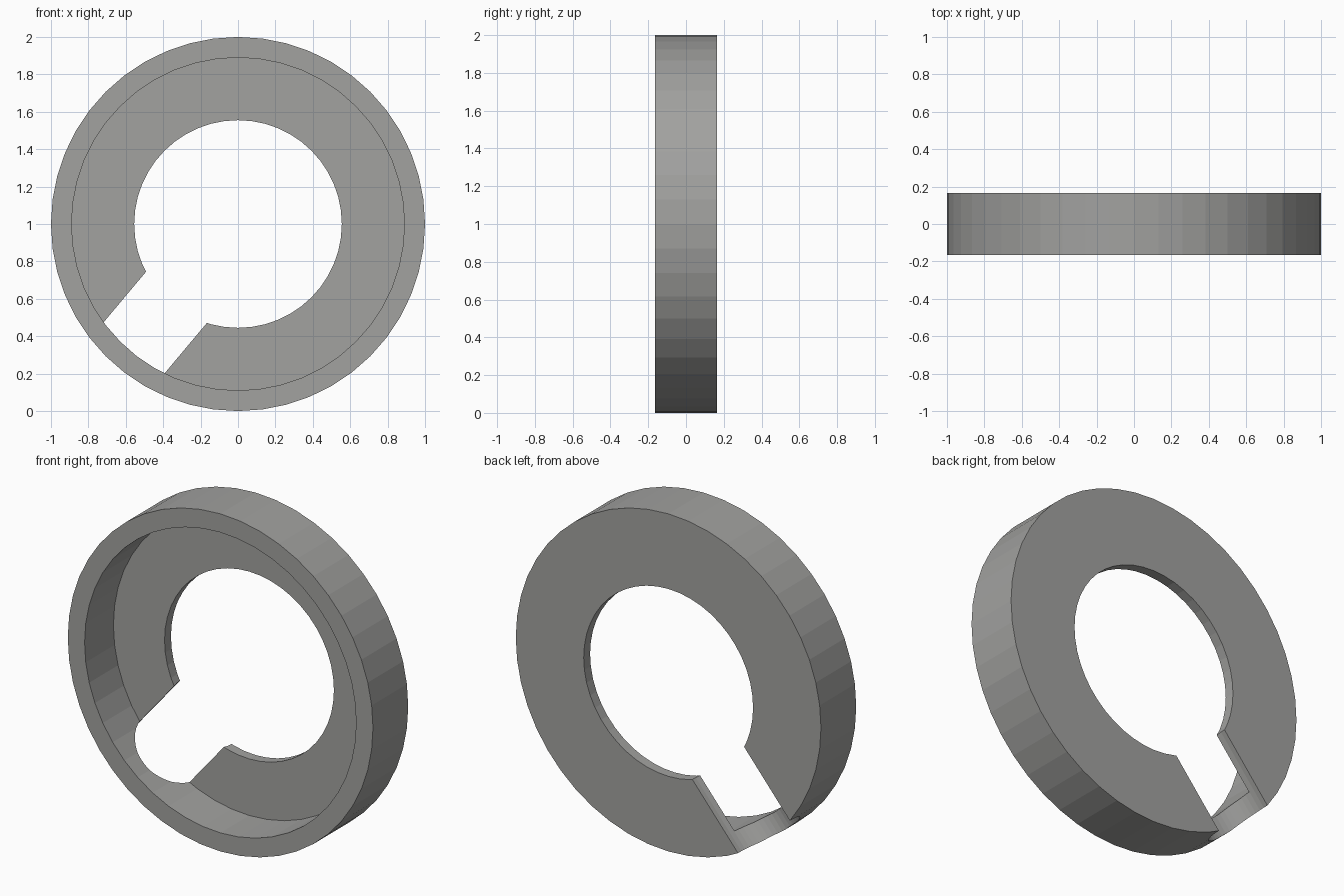
import bpy, bmesh, math
from mathutils import Vector

if "Cube" in bpy.data.objects:
    bpy.data.objects.remove(bpy.data.objects["Cube"])

SEGMENTS = 48
HALF = 0.165          # half of the ring depth
PLATE = 0.06          # thickness of the back plate

grey = bpy.data.materials.new("plain grey")
grey.diffuse_color = (0.36, 0.36, 0.35, 1)
grey.use_nodes = True
grey.node_tree.nodes["Principled BSDF"].inputs["Base Color"].default_value = grey.diffuse_color


def make_object(name, bm):
    bmesh.ops.recalc_face_normals(bm, faces=bm.faces)
    mesh = bpy.data.meshes.new(name)
    bm.to_mesh(mesh)
    bm.free()
    mesh.materials.append(grey)
    obj = bpy.data.objects.new(name, mesh)
    bpy.context.collection.objects.link(obj)
    return obj


# Ring cap: closed (radius, y) profile turned around the y axis at z = 1
profile = [(1.0, -HALF), (1.0, HALF), (0.555, HALF),
           (0.555, HALF - PLATE), (0.89, HALF - PLATE), (0.89, -HALF)]
bm = bmesh.new()
rings = []
for i in range(SEGMENTS):
    a = 2 * math.pi * i / SEGMENTS
    rings.append([bm.verts.new((r * math.cos(a), y, 1 + r * math.sin(a)))
                  for r, y in profile])
for i in range(SEGMENTS):
    a, b = rings[i], rings[(i + 1) % SEGMENTS]
    for j in range(len(profile)):
        k = (j + 1) % len(profile)
        bm.faces.new((a[j], a[k], b[k], b[j]))
cap = make_object("ring_cap", bm)

# Round cable channel: radial cylinder centred on the back face
direction = Vector((math.cos(math.radians(230)), 0, math.sin(math.radians(230))))
bm = bmesh.new()
bmesh.ops.create_cone(bm, cap_ends=True, segments=48, radius1=0.221,
                      radius2=0.221, depth=1.1)
cutter = make_object("channel_cutter", bm)
cutter.rotation_mode = 'QUATERNION'
cutter.rotation_quaternion = direction.to_track_quat('Z', 'Y')
cutter.location = Vector((0, HALF, 1)) + direction * 0.65
cutter.hide_render = True

# Cut the channel out of the plate and the rim, then drop the cutter
mod = cap.modifiers.new("channel", 'BOOLEAN')
mod.operation = 'DIFFERENCE'
mod.solver = 'EXACT'
mod.object = cutter
bpy.context.view_layer.objects.active = cap
cap.select_set(True)
bpy.context.view_layer.update()
bpy.ops.object.modifier_apply(modifier=mod.name)
bpy.data.objects.remove(cutter)
